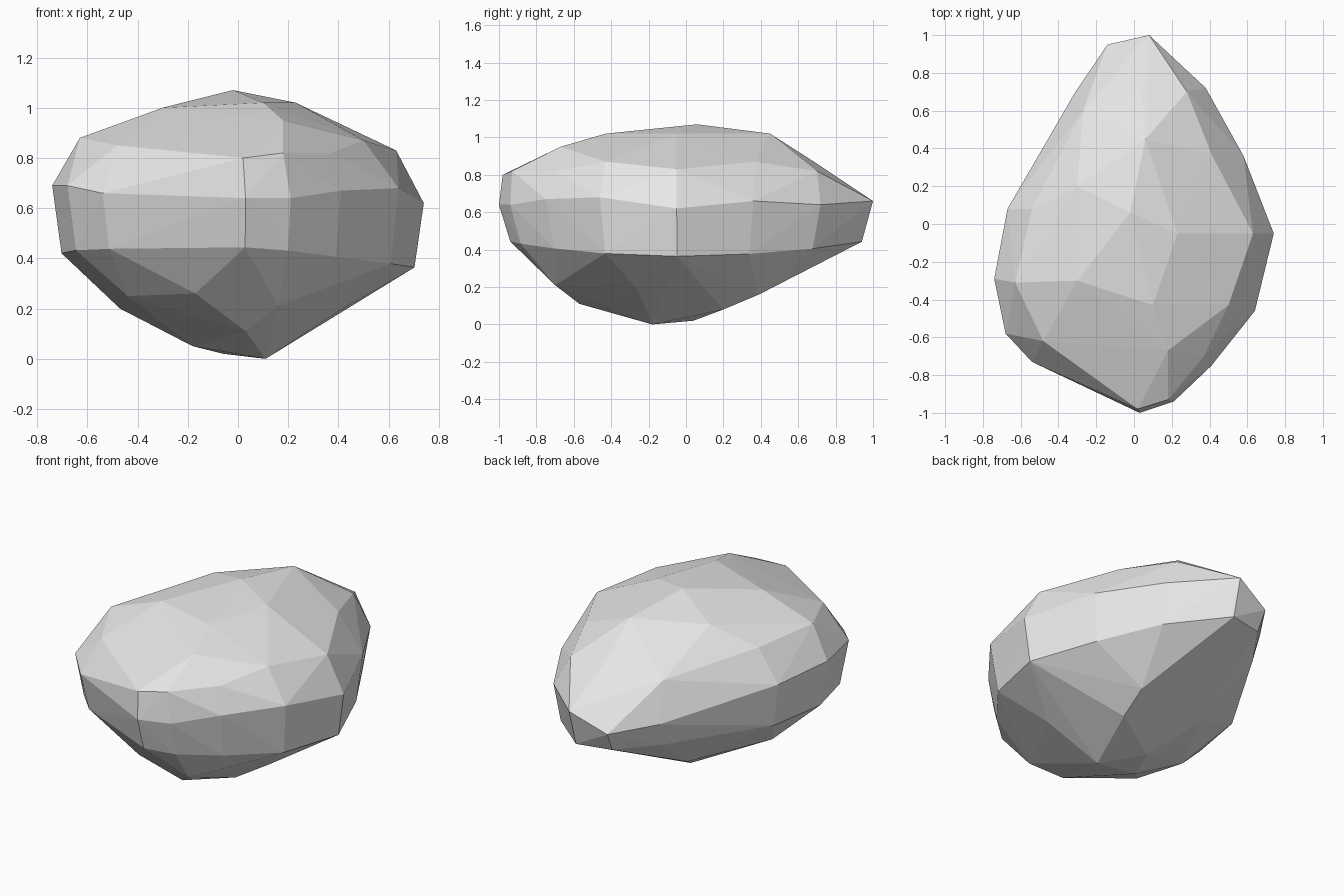
import bpy
import bmesh
from mathutils import Vector

# Remove the default cube only
default_cube = bpy.data.objects.get("Cube")
if default_cube:
    bpy.data.objects.remove(default_cube, do_unlink=True)


def make_material(name, colour):
    """Flat matte material with the same viewport and render colour."""
    material = bpy.data.materials.new(name)
    material.use_nodes = True
    material.diffuse_color = colour
    shader = material.node_tree.nodes["Principled BSDF"]
    shader.inputs["Base Color"].default_value = colour
    shader.inputs["Roughness"].default_value = 1
    return material


def chisel(name, points, material):
    """Wrap corner points in a faceted, flat-shaded stone surface."""
    mesh = bpy.data.meshes.new(name)
    bm = bmesh.new()
    for point in points:
        bm.verts.new(point)
    bmesh.ops.convex_hull(bm, input=bm.verts)
    # Corners that fell inside the stone carry no faces
    loose = [v for v in bm.verts if not v.link_faces]
    bmesh.ops.delete(bm, geom=loose, context="VERTS")
    bmesh.ops.recalc_face_normals(bm, faces=bm.faces)
    for face in bm.faces:
        face.smooth = False
    bm.to_mesh(mesh)
    bm.free()
    mesh.materials.append(material)
    stone = bpy.data.objects.new(name, mesh)
    bpy.context.collection.objects.link(stone)
    return stone


def from_hundredths(corners):
    return [Vector(corner) / 100 for corner in corners]


def lower_edge(point):
    """Lower rim of the upright side band, tucked in under the girdle."""
    x, y, z = point
    return Vector((x * .95, y * .94, .39 + .055 * y * y - .035 * x))


# Widest line around the stone, pointed towards the back
girdle = from_hundredths([
    (3, -100, 64), (21, -94, 64), (41, -75, 67), (64, -46, 68),
    (74, -5, 62), (58, 36, 66), (38, 72, 64), (8, 100, 66),
    (-14, 95, 56), (-31, 70, 57), (-67, 8, 67), (-74, -29, 69),
    (-68, -58, 69), (-54, -73, 66), (-30, -82, 65),
])

# Shoulder where the sides turn into the top
shoulder = from_hundredths([
    (2, -98, 80), (18, -93, 82), (37, -70, 82), (50, -43, 87),
    (63, -5, 83), (41, 37, 87), (28, 70, 82), (4, 70, 86),
    (-27, 60, 79), (-54, 8, 86), (-63, -31, 88), (-48, -62, 85),
    (-26, -78, 81),
])

# Gently domed crown
crown = from_hundredths([
    (18, -67, 95), (10, -43, 102), (23, -5, 102), (-2, 6, 107),
    (6, 45, 102), (-30, -30, 100), (-30, 20, 98),
])

# Tapered underside
underside = from_hundredths([
    (16, -70, 21), (-17, -70, 26), (-44, -50, 25), (-47, -15, 20),
    (3, -57, 11), (11, -18, 0), (-6, 4, 2), (24, 20, 8),
    (27, 39, 16), (38, 11, 18), (40, -26, 19), (-18, 57, 31),
    (-22, 30, 17), (-18, -20, 5),
])

side_band = [lower_edge(point) for point in girdle]
grey_stone = make_material("pale grey stone", (.8, .8, .8, 1))
chisel("boulder", girdle + side_band + shoulder + crown + underside, grey_stone)
